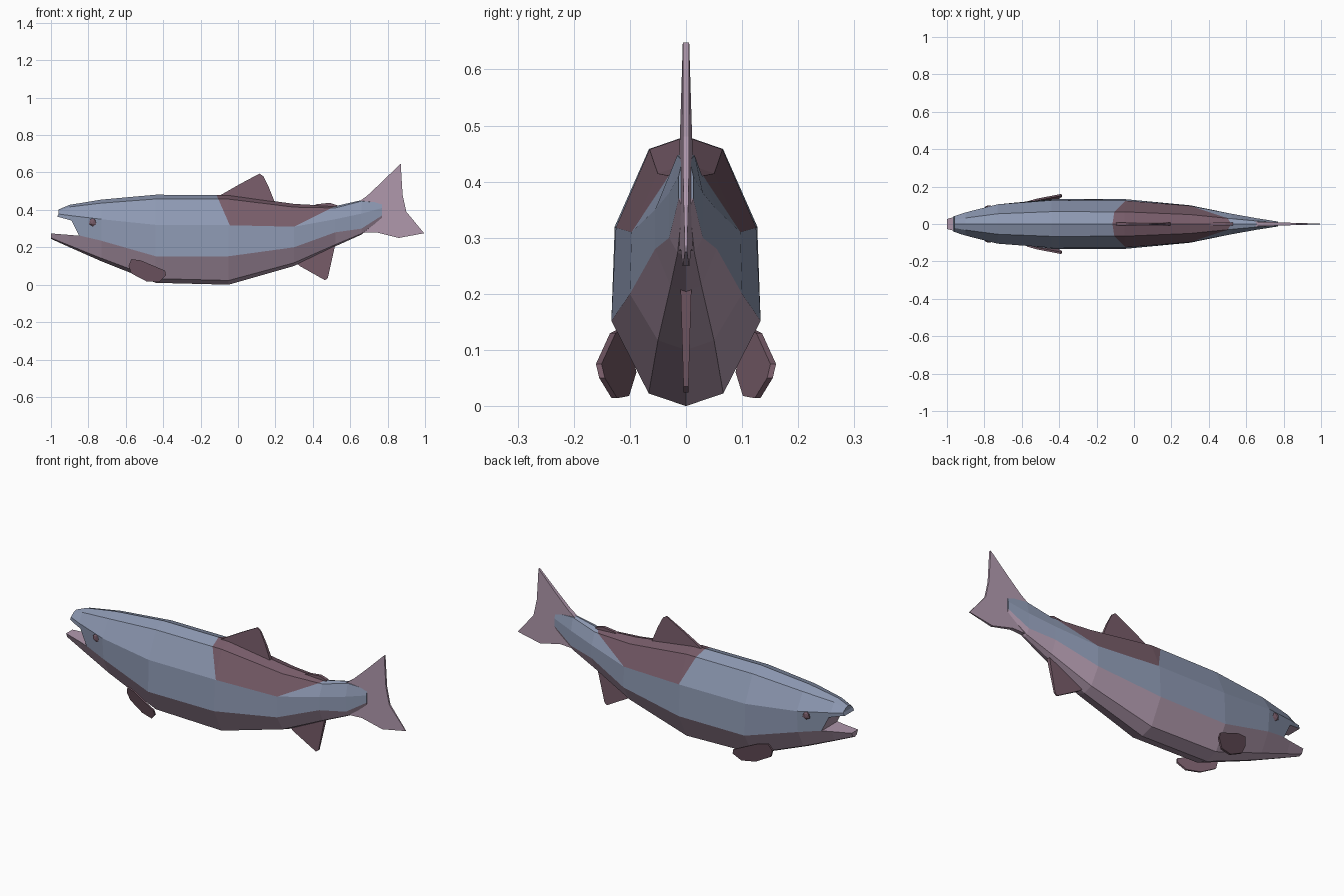
import bpy, bmesh
from mathutils import Vector

if "Cube" in bpy.data.objects:
    bpy.data.objects.remove(bpy.data.objects["Cube"])


def material(name, rgb):
    m = bpy.data.materials.new(name)
    m.diffuse_color = (*rgb, 1)
    m.use_nodes = True
    m.node_tree.nodes["Principled BSDF"].inputs["Base Color"].default_value = m.diffuse_color
    return m


BLUE = material("slate_blue", (0.27, 0.32, 0.45))
BELLY = material("pale_mauve", (0.44, 0.32, 0.42))
FIN = material("dusky_maroon", (0.19, 0.11, 0.145))


def make_object(name, bm, mats):
    bmesh.ops.recalc_face_normals(bm, faces=bm.faces[:])
    me = bpy.data.meshes.new(name)
    bm.to_mesh(me)
    bm.free()
    for m in mats:
        me.materials.append(m)
    ob = bpy.data.objects.new(name, me)
    bpy.context.collection.objects.link(ob)
    return ob


def plate(name, pts, mid, half, mat):
    """Flat fin: outline in x,z, with mid-plane y and half thickness given as functions."""
    bm = bmesh.new()
    a, b = [[bm.verts.new((x, mid(x, z) + s * half(x, z), z)) for x, z in pts] for s in (-1, 1)]
    n = len(pts)
    bm.faces.new(a)
    bm.faces.new(b[::-1])
    for i in range(n):
        j = (i + 1) % n
        bm.faces.new((a[j], a[i], b[i], b[j]))
    return make_object(name, bm, [mat])


# Body: ten-sided rings lofted from snout to tail root
# x, top z, upper side z, lower side z, bottom z, upper half width, lower half width
STATIONS = [
    (-0.96, 0.402, 0.378, 0.285, 0.245, 0.042, 0.032),
    (-0.90, 0.427, 0.37, 0.275, 0.200, 0.062, 0.056),
    (-0.73, 0.455, 0.35, 0.235, 0.125, 0.105, 0.096),
    (-0.44, 0.481, 0.32, 0.152, 0.010, 0.127, 0.133),
    (-0.05, 0.480, 0.318, 0.152, 0.000, 0.125, 0.133),
    (0.30, 0.432, 0.31, 0.200, 0.100, 0.097, 0.100),
    (0.52, 0.420, 0.35, 0.280, 0.205, 0.055, 0.055),
    (0.66, 0.452, 0.38, 0.300, 0.268, 0.030, 0.030),
    (0.77, 0.440, 0.41, 0.370, 0.350, 0.013, 0.013),
]
bm = bmesh.new()
rings = []
for k, (x, top, zu, zl, bot, wu, wl) in enumerate(STATIONS):
    low = x - 0.04 if k == 0 else x          # lower jaw juts forward
    half = [(x, wu * 0.52, top - wu * 0.18), (x, wu, zu),
            (low, wl, zl), (low, wl * 0.5, bot + wl * 0.17)]
    ring = [(x, 0, top)] + half + [(low, 0, bot)] + [(a, -b, c) for a, b, c in half[::-1]]
    rings.append([bm.verts.new(p) for p in ring])
for k in range(len(rings) - 1):
    a, b = rings[k], rings[k + 1]
    for i in range(10):
        j = (i + 1) % 10
        f = bm.faces.new((a[i], a[j], b[j], b[i]))
        row = min(i, 9 - i)
        # back, flank and belly rows
        f.material_index = 1 if row >= 3 else (2 if row < 2 and 3 <= k <= 5 else 0)
for r in (rings[0], rings[-1]):
    for ids, mi in (((0, 1, 2, 8, 9), 0), ((2, 3, 7, 8), 0), ((3, 4, 5, 6, 7), 1)):
        bm.faces.new([r[i] for i in ids]).material_index = mi

# Saddle patch on the back, trimmed with two slanted cuts
for co, no in ((Vector((-0.115, 0, 0.48)), Vector((-0.16, 0, -0.07))),
               (Vector((0.30, 0, 0.31)), Vector((0.11, 0, -0.22)))):
    faces = [f for f in bm.faces if f.material_index == 2]
    geom = faces + list({e for f in faces for e in f.edges}) + list({v for f in faces for v in f.verts})
    bmesh.ops.bisect_plane(bm, geom=geom, dist=1e-5, plane_co=co, plane_no=no)
    for f in bm.faces:
        if f.material_index == 2 and (f.calc_center_median() - co).dot(no) > 0:
            f.material_index = 0
body = make_object("body", bm, [BLUE, BELLY, FIN])

# Open mouth: wedge cut out of the head
cutter = plate("mouth_cutter",
               [(-1.1, 0.365), (-0.96, 0.362), (-0.89, 0.343), (-0.85, 0.262), (-1.1, 0.282)],
               lambda x, z: 0, lambda x, z: 0.2, BLUE)
cutter.data.materials.append(BELLY)
cutter.data.materials.append(FIN)
for p in cutter.data.polygons:
    p.material_index = 1
cutter.hide_render = True
mod = body.modifiers.new("mouth", 'BOOLEAN')
mod.operation = 'DIFFERENCE'
mod.solver = 'EXACT'
mod.object = cutter
dg = bpy.context.evaluated_depsgraph_get()
cut_mesh = bpy.data.meshes.new_from_object(body.evaluated_get(dg))
body.modifiers.clear()
body.data = cut_mesh
bpy.data.objects.remove(cutter)

# Fins on the centre line
centre = lambda x, z: 0
plate("tail_fin", [(0.60, 0.41), (0.69, 0.475), (0.77, 0.55), (0.87, 0.648), (0.88, 0.48), (0.90, 0.39),
                   (0.995, 0.275), (0.86, 0.25), (0.74, 0.28), (0.60, 0.275)],
      centre, lambda x, z: 0.012 - (x - 0.66) * 0.03, BELLY)
plate("dorsal_fin", [(-0.10, 0.475), (0.01, 0.538), (0.115, 0.594), (0.135, 0.58), (0.165, 0.52),
                     (0.205, 0.42)],
      centre, lambda x, z: 0.009 - (z - 0.45) * 0.04, FIN)
plate("adipose_fin", [(0.37, 0.41), (0.42, 0.43), (0.49, 0.438), (0.53, 0.425), (0.53, 0.40)],
      centre, lambda x, z: 0.008, FIN)
plate("anal_fin", [(0.31, 0.12), (0.33, 0.10), (0.465, 0.024), (0.48, 0.035), (0.52, 0.215), (0.48, 0.22)],
      centre, lambda x, z: 0.004 + (z - 0.02) * 0.03, FIN)

# Paired fins and eyes
for s, side in ((-1, "left"), (1, "right")):
    plate(side + "_pectoral_fin",
          [(-0.585, 0.10), (-0.57, 0.137), (-0.52, 0.13), (-0.39, 0.075), (-0.385, 0.05),
           (-0.42, 0.014), (-0.49, 0.018), (-0.57, 0.06)],
          lambda x, z: s * (0.148 + 0.32 * (x + 0.39) + 0.3 * (z - 0.05)),
          lambda x, z: 0.005, FIN)
    bm = bmesh.new()
    bmesh.ops.create_icosphere(bm, subdivisions=1, radius=0.024)
    for v in bm.verts:
        v.co = Vector((v.co.x - 0.775, v.co.y * 0.45 + s * 0.090, v.co.z + 0.335))
    make_object(side + "_eye", bm, [FIN])
